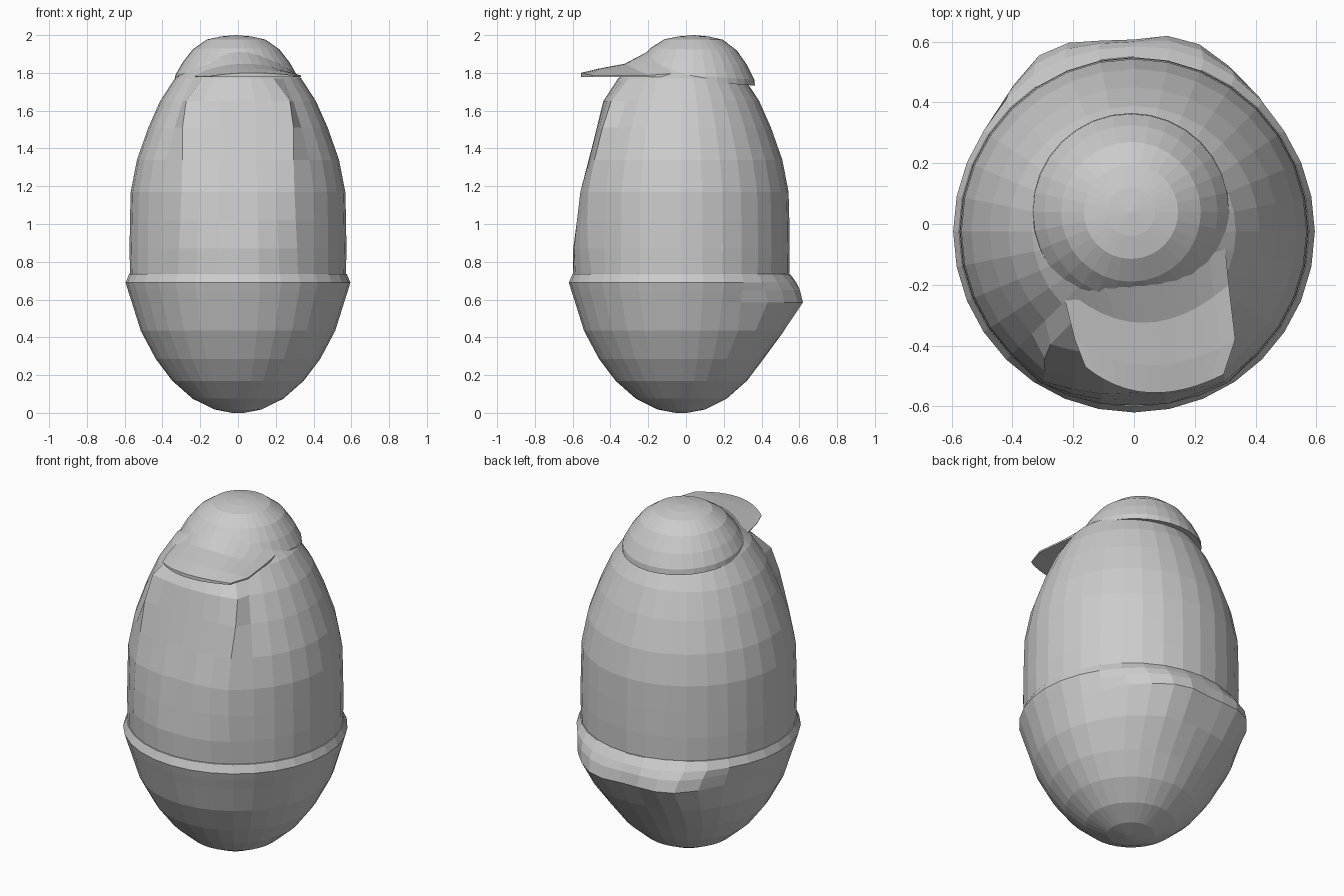
import bpy
from math import sin, cos, tau

if "Cube" in bpy.data.objects:
    bpy.data.objects.remove(bpy.data.objects["Cube"])

SIDES = 32


def make(name, verts, faces):
    me = bpy.data.meshes.new(name)
    me.from_pydata(verts, [], faces)
    me.update()
    ob = bpy.data.objects.new(name, me)
    bpy.context.collection.objects.link(ob)
    return ob


def lathe(name, profile, cy, deform, cap_bottom=False, cap_top=False):
    """Rings of SIDES points; k = 0 faces the front (-y)."""
    verts, faces = [], []
    for r, z in profile:
        for i in range(SIDES):
            k = i if i <= SIDES // 2 else i - SIDES
            a = tau * i / SIDES
            verts.append(deform(k, r * sin(a), cy - r * cos(a), z))
    for j in range(len(profile) - 1):
        for i in range(SIDES):
            n = (i + 1) % SIDES
            b, t = j * SIDES, (j + 1) * SIDES
            faces.append((b + i, b + n, t + n, t + i))
    if cap_bottom:
        faces.append(tuple(reversed(range(SIDES))))
    if cap_top:
        top = (len(profile) - 1) * SIDES
        faces.append(tuple(range(top, top + SIDES)))
    return make(name, verts, faces)


def lerp_table(table, x):
    if x <= table[0][0]:
        return table[0][1]
    for (x0, y0), (x1, y1) in zip(table, table[1:]):
        if x <= x1:
            return y0 + (y1 - y0) * (x - x0) / (x1 - x0)
    return table[-1][1]


# Upper egg with a flattened front panel
PANEL_Y = [(0.74, -0.595), (0.87, -0.597), (1.17, -0.555), (1.34, -0.515),
           (1.51, -0.472), (1.65, -0.438)]
FLAT = [(0.74, 0), (0.87, 0.25), (1.17, 0.75), (1.34, 1), (1.51, 1), (1.65, 0.7)]


def flatten_front(k, x, y, z):
    if abs(k) <= 3 and 0.74 < z < 1.7:
        f = lerp_table(FLAT, z)
        py = lerp_table(PANEL_Y, z) + 0.03 * (k / 3) ** 2
        return (x + (k * 0.098 - x) * f, y + (py - y) * max(f, 1 - abs(k) / 3), z)
    return (x, y, z)


lathe("upper_shell", [(0.56, 0.66), (0.572, 0.74), (0.574, 0.87), (0.572, 1.02),
                      (0.568, 1.17), (0.535, 1.34), (0.475, 1.51), (0.413, 1.65),
                      (0.335, 1.77), (0.22, 1.87)],
      -0.025, flatten_front, True, True)

# Lower cup with raised rim and a two-lobed bulge at the back
BULGE_X = [(-0.5, 0), (-0.43, 0.065), (-0.35, 0.11), (-0.27, 0.115), (-0.1, 0.075),
           (0, 0.07), (0.12, 0.095), (0.2, 0.1), (0.3, 0.08), (0.4, 0.06), (0.47, 0)]
BULGE_Z = [(0.285, 0), (0.435, 0.42), (0.585, 1), (0.65, 0.6), (0.69, 0.2), (0.735, 0)]


def bulge_back(k, x, y, z):
    if y > 0.1:
        y += lerp_table(BULGE_X, x) * lerp_table(BULGE_Z, z)
    return (x, y, z)


lathe("lower_shell", [(0.03, 0.0), (0.125, 0.018), (0.24, 0.075), (0.348, 0.17),
                      (0.435, 0.285), (0.515, 0.435), (0.562, 0.585), (0.583, 0.65),
                      (0.595, 0.69), (0.576, 0.735), (0.56, 0.74)],
      -0.025, bulge_back, True, True)


# Cap dome, tilted down at the back
def tilt(k, x, y, z):
    w = min(1, (2.0 - z) / 0.22)
    return (x - 0.01, y, z - 0.075 * y * w)


lathe("cap_dome", [(0.325, 1.76), (0.322, 1.79), (0.285, 1.855), (0.23, 1.925),
                   (0.155, 1.977), (0.08, 1.993), (0.004, 2.0)],
      0.04, tilt, True, True)

# Cap visor: curved rows from the dome to the tip (left, middle, right)
ROWS = [((-0.31, -0.03, 1.80), (-0.01, -0.18, 1.925), (0.295, -0.03, 1.80)),
        ((-0.24, -0.2, 1.785), (0.03, -0.325, 1.848), (0.312, -0.2, 1.787)),
        ((-0.195, -0.38, 1.78), (0.055, -0.465, 1.822), (0.333, -0.38, 1.787)),
        ((-0.16, -0.47, 1.78), (0.05, -0.555, 1.80), (0.295, -0.495, 1.787))]
COLS = 12
top, faces = [], []
for l, m, r in ROWS:
    for i in range(COLS + 1):
        u = 2 * i / COLS - 1
        top.append(tuple(l[c] * u * (u - 1) / 2 + m[c] * (1 - u * u)
                         + r[c] * u * (u + 1) / 2 for c in range(3)))
n = len(top)
W = COLS + 1
verts = top + [(x, y, 1.777 + 0.12 * (z - 1.78)) for x, y, z in top]
for j in range(len(ROWS) - 1):
    for i in range(COLS):
        a, b = j * W + i, (j + 1) * W + i
        faces.append((a, b, b + 1, a + 1))
        faces.append((n + a, n + a + 1, n + b + 1, n + b))
    for a, b in ((j * W, (j + 1) * W), ((j + 1) * W + COLS, j * W + COLS)):
        faces.append((a, n + a, n + b, b))
last = (len(ROWS) - 1) * W
for i in range(last, last + COLS):
    faces.append((i, n + i, n + i + 1, i + 1))
make("cap_visor", verts, faces)
